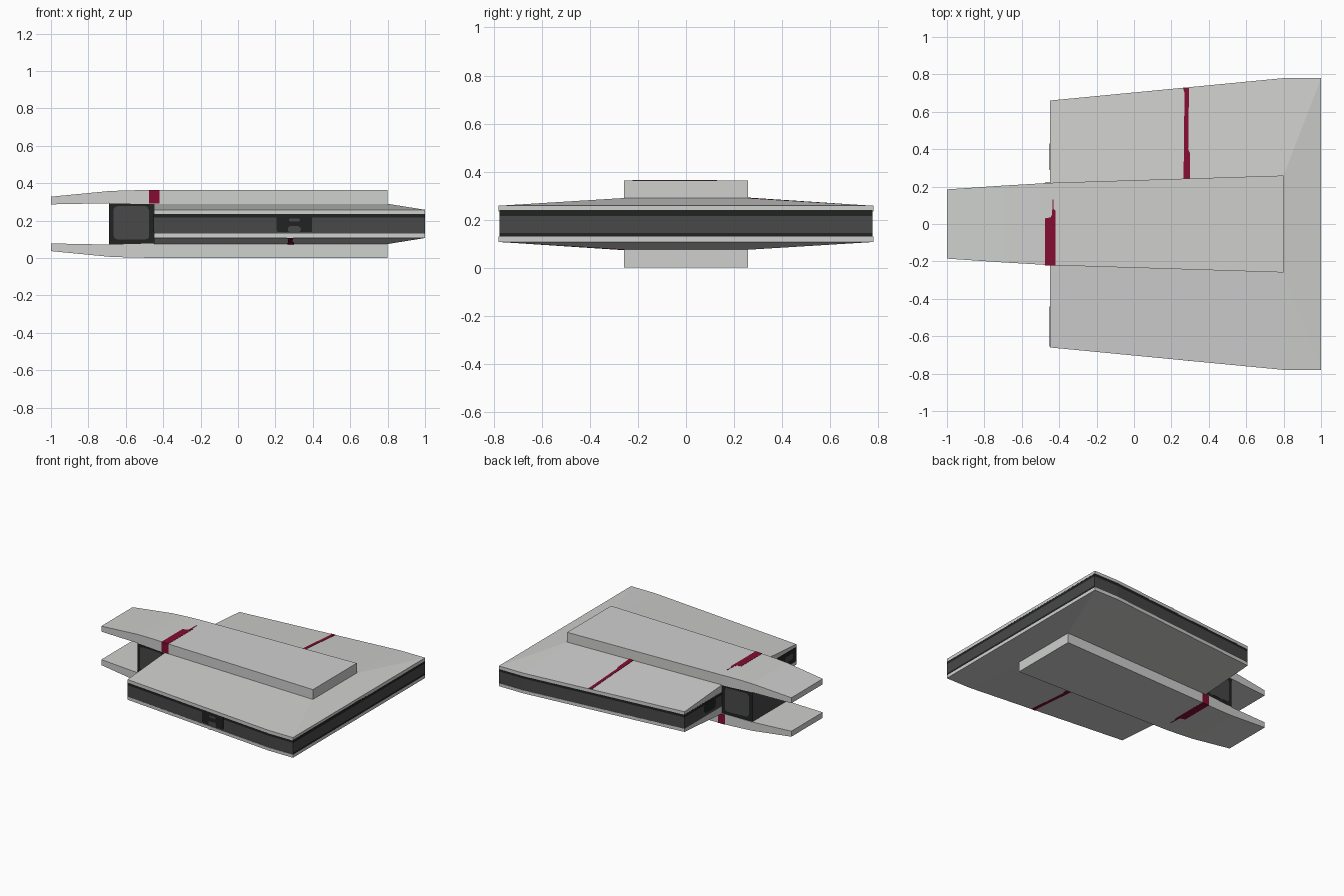
import bpy, bmesh, math
from mathutils import Vector

if "Cube" in bpy.data.objects:
    bpy.data.objects.remove(bpy.data.objects["Cube"])

H = 0.365  # total height; lower half is the upper half turned about the x axis


def material(name, rgb):
    m = bpy.data.materials.new(name)
    m.diffuse_color = (*rgb, 1)
    m.use_nodes = True
    m.node_tree.nodes["Principled BSDF"].inputs["Base Color"].default_value = m.diffuse_color
    return m


LIGHT = material("light_grey_hull", (0.62, 0.63, 0.615))
DARK = material("dark_grey_machinery", (0.065, 0.065, 0.065))
BLACK = material("near_black_recess", (0.015, 0.016, 0.016))
RED = material("crimson_stripe", (0.23, 0.004, 0.032))


def build(name, verts, faces, mats, rule=None, turned=False):
    """Mesh object; turned = rotated half a turn about the long axis."""
    if turned:
        verts = [(x, -y, H - z) for x, y, z in verts]
    bm = bmesh.new()
    vs = [bm.verts.new(v) for v in verts]
    for f in faces:
        bm.faces.new([vs[i] for i in f])
    bmesh.ops.recalc_face_normals(bm, faces=bm.faces)
    if rule:
        for f in bm.faces:
            f.normal_update()
            f.material_index = rule(f)
    me = bpy.data.meshes.new(name)
    bm.to_mesh(me)
    bm.free()
    for m in mats:
        me.materials.append(m)
    ob = bpy.data.objects.new(name, me)
    bpy.context.collection.objects.link(ob)
    return ob


def loft(name, rings, mats, rule=None, turned=False):
    """Joins rings of equal point count and caps both ends."""
    n = len(rings[0])
    verts = [p for r in rings for p in r]
    faces = [tuple(range(n)), tuple(range(n * (len(rings) - 1), n * len(rings)))]
    for k in range(len(rings) - 1):
        for i in range(n):
            j = (i + 1) % n
            faces.append((k * n + i, k * n + j, (k + 1) * n + j, (k + 1) * n + i))
    return build(name, verts, faces, mats, rule, turned)


def slab(name, outline, normal, mat, t=0.003, turned=False):
    """Thin plate whose outer face lies t outside the outline."""
    d = Vector(normal).normalized() * t
    base = [Vector(p) for p in outline]
    return loft(name, [[tuple(p - d) for p in base], [tuple(p + d) for p in base]],
                [mat], turned=turned)


def rounded(name, a, b, s0, s1, z0, z1, r, mat, t):
    """Rounded plate on the upright wall running from a to b (plan points)."""
    a, b = Vector((*a, 0)), Vector((*b, 0))
    u = (b - a).normalized()
    n = u.cross(Vector((0, 0, 1)))
    pts = []
    for cx, cz, start in ((s1 - r, z1 - r, 0), (s0 + r, z1 - r, 90),
                          (s0 + r, z0 + r, 180), (s1 - r, z0 + r, 270)):
        for k in range(4):
            w = math.radians(start + 30 * k)
            pts.append(a + u * (cx + r * math.cos(w)) + Vector((0, 0, cz + r * math.sin(w))))
    return slab(name, pts, n, mat, t)


# Middle band between the wide hull plates, coloured in layers
plan = [(-0.45, -0.66), (0.8, -0.777), (1, -0.777), (1, 0.777), (0.8, 0.777), (-0.45, 0.66)]


def band_rule(f):
    z = f.calc_center_median().z
    if z > 0.215 or (z < 0.146 and f.normal.x > 0.5):
        return 1
    return 0


loft("middle_band", [[(x, y, z) for x, y in plan] for z in (0.13, 0.145, 0.216, 0.24)],
     [DARK, BLACK], band_rule)

# Dark core block linking the two spines at the front
core = [(-0.69, -0.203), (-0.44, -0.218), (-0.44, 0.218), (-0.69, 0.203)]
loft("core_block", [[(x, y, z) for x, y in core] for z in (0.07, 0.295)], [DARK, BLACK],
     lambda f: 1 if abs(f.normal.y) > 0.5 else 0)
for side, a, b in (("right", core[0], core[1]), ("left", core[2], core[3])):
    s = (0.025, 0.215) if side == "right" else (0.035, 0.225)
    rounded("core_panel_" + side, a, b, *s, 0.1, 0.277, 0.02, DARK, 0.002)

# Black recess with grey fittings on the right flank
flank = (plan[0], plan[1])
rounded("flank_recess", *flank, 0.66, 0.85, 0.138, 0.236, 0.01, BLACK, 0.001)
rounded("flank_pill", *flank, 0.725, 0.785, 0.196, 0.212, 0.0079, DARK, 0.002)
rounded("flank_block", *flank, 0.72, 0.79, 0.138, 0.17, 0.015, DARK, 0.002)

# Black recesses on the front wall beside the core
front = (plan[5], plan[0])
rounded("front_recess_left", *front, 0.23, 0.37, 0.15, 0.225, 0.03, BLACK, 0.001)
rounded("front_recess_right", *front, 1.1, 1.315, 0.138, 0.236, 0.01, BLACK, 0.001)
rounded("front_pill_right", *front, 1.18, 1.28, 0.165, 0.21, 0.02, DARK, 0.002)

for half, turned in (("upper", False), ("lower", True)):
    # Wide hull plate with sloping sides and tail
    ys = [(-0.45, 0.66), (0.8, 0.78), (1, 0.78)]
    rim = [(x, -y) for x, y in ys] + [(x, y) for x, y in reversed(ys)]
    ridge = [(-0.45, -0.22, 0.29), (0.8, -0.26, 0.29), (0.8, 0.26, 0.29), (-0.45, 0.22, 0.29)]
    verts = [(x, y, z) for z in (0.235, 0.258) for x, y in rim] + ridge
    faces = [(0, 1, 2, 3, 4, 5)]
    faces += [(i, i + 1, i + 7, i + 6) for i in range(5)]
    faces += [(5, 0, 6, 12, 15, 11), (12, 13, 14, 15), (6, 7, 13, 12),
              (7, 8, 13), (8, 9, 14, 13), (9, 10, 14), (10, 11, 15, 14)]
    build(half + "_hull_plate", verts, faces, [LIGHT], turned=turned)

    # Central spine with tapered nose: x, half width, bottom, top
    sections = [(-1, 0.185, 0.287, 0.328), (-0.69, 0.206, 0.293, 0.358),
                (-0.6, 0.211, 0.291, 0.3615), (-0.5, 0.217, 0.288, 0.3635),
                (-0.45, 0.22, 0.288, 0.3635), (0.8, 0.259, 0.288, 0.3635)]
    loft(half + "_spine", [[(x, -w, b), (x, w, b), (x, w, t), (x, -w, t)]
                           for x, w, b, t in sections], [LIGHT], turned=turned)

    # Crimson stripe across the spine and down one side
    top = [(-0.477, -0.219), (-0.42, -0.2215), (-0.42, 0.07), (-0.43, 0.08), (-0.43, 0.13),
           (-0.435, 0.13), (-0.438, 0.05), (-0.447, 0.035), (-0.477, 0.03)]
    slab(half + "_spine_stripe", [(x, y, 0.3635) for x, y in top], (0, 0, 1), RED, 0.0015, turned)
    slab(half + "_spine_side_stripe",
         [(-0.477, -0.2185, 0.291), (-0.42, -0.221, 0.291),
          (-0.42, -0.221, 0.3645), (-0.477, -0.2185, 0.3645)], (0, -1, 0), RED, 0.002, turned)

    # Narrow crimson stripe across the sloping hull
    across = [(0.265, 0.243), (0.299, 0.243), (0.299, 0.38), (0.29, 0.4),
              (0.294, 0.728), (0.262, 0.728), (0.27, 0.7)]
    slab(half + "_hull_stripe",
         [(x, y, 0.29 - 0.032 * (y - 0.243) / 0.487) for x, y in across],
         (0, 0.065, 1), RED, 0.003, turned)
